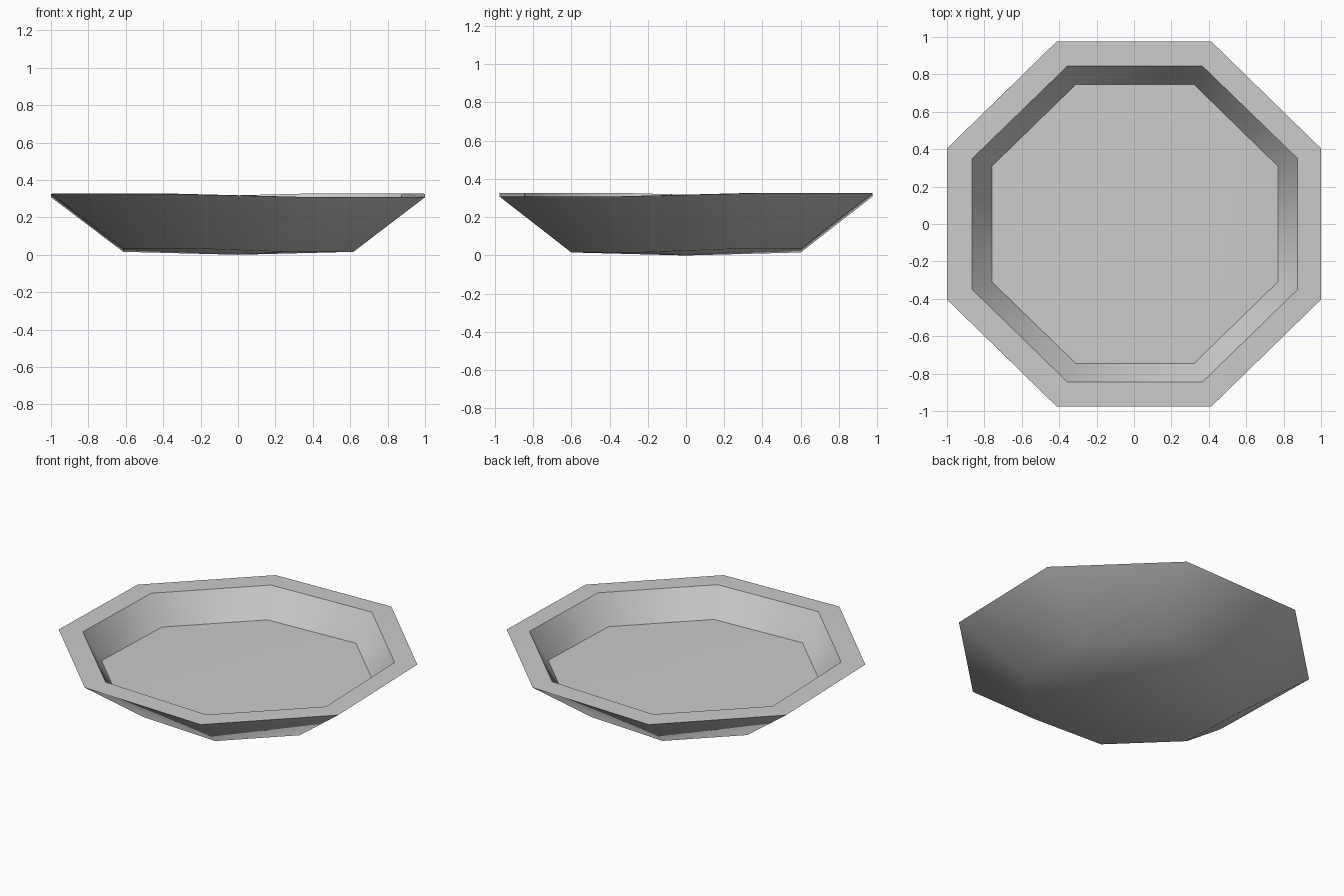
import bpy
import bmesh
import math

default = bpy.data.objects.get("Cube")
if default:
    bpy.data.objects.remove(default, do_unlink=True)

# One plain grey for the whole dish
grey = bpy.data.materials.new("plain grey")
grey.use_nodes = True
colour = (0.6, 0.6, 0.6, 1)
grey.diffuse_color = colour
grey.node_tree.nodes["Principled BSDF"].inputs["Base Color"].default_value = colour

SIDES = 8
WARP = 0.013    # slight saddle bend of the whole dish
# Centre x, half width, half depth and height of each ring, foot to floor
RINGS = [
    (0.002, 0.615, 0.60, 0.025),    # foot
    (0, 1.0, 0.975, 0.317),         # outer rim
    (0.005, 0.87, 0.845, 0.318),    # inner rim
    (0.005, 0.765, 0.745, 0.143),   # floor edge
]


def ring(bm, centre_x, half_x, half_y, z):
    """Gently warped octagon with flat sides facing the axes."""
    corner = 1 / math.cos(math.pi / SIDES)
    angles = [(i + 0.5) * math.tau / SIDES for i in range(SIDES)]
    return [bm.verts.new((centre_x + half_x * corner * math.cos(a),
                          half_y * corner * math.sin(a),
                          z + WARP * math.sin(2 * a))) for a in angles]


def fan(bm, loop, z):
    """Close a ring with triangles around a centre point."""
    centre = bm.verts.new((0, 0, z))
    for i in range(SIDES):
        bm.faces.new((centre, loop[i], loop[(i + 1) % SIDES]))


bm = bmesh.new()
loops = [ring(bm, *r) for r in RINGS]

# Outer wall, rim and inner wall
for low, high in zip(loops, loops[1:]):
    for i in range(SIDES):
        j = (i + 1) % SIDES
        bm.faces.new((low[i], low[j], high[j], high[i]))

# Shallow pointed underside and level floor
fan(bm, loops[0], 0)
fan(bm, loops[-1], RINGS[-1][-1])
bmesh.ops.recalc_face_normals(bm, faces=bm.faces)

mesh = bpy.data.meshes.new("dish")
bm.to_mesh(mesh)
bm.free()
mesh.materials.append(grey)
dish = bpy.data.objects.new("dish", mesh)
bpy.context.collection.objects.link(dish)

# Soft walls with crisp rim and floor edges
bpy.context.view_layer.objects.active = dish
dish.select_set(True)
bpy.ops.object.shade_smooth_by_angle(angle=math.radians(42))
